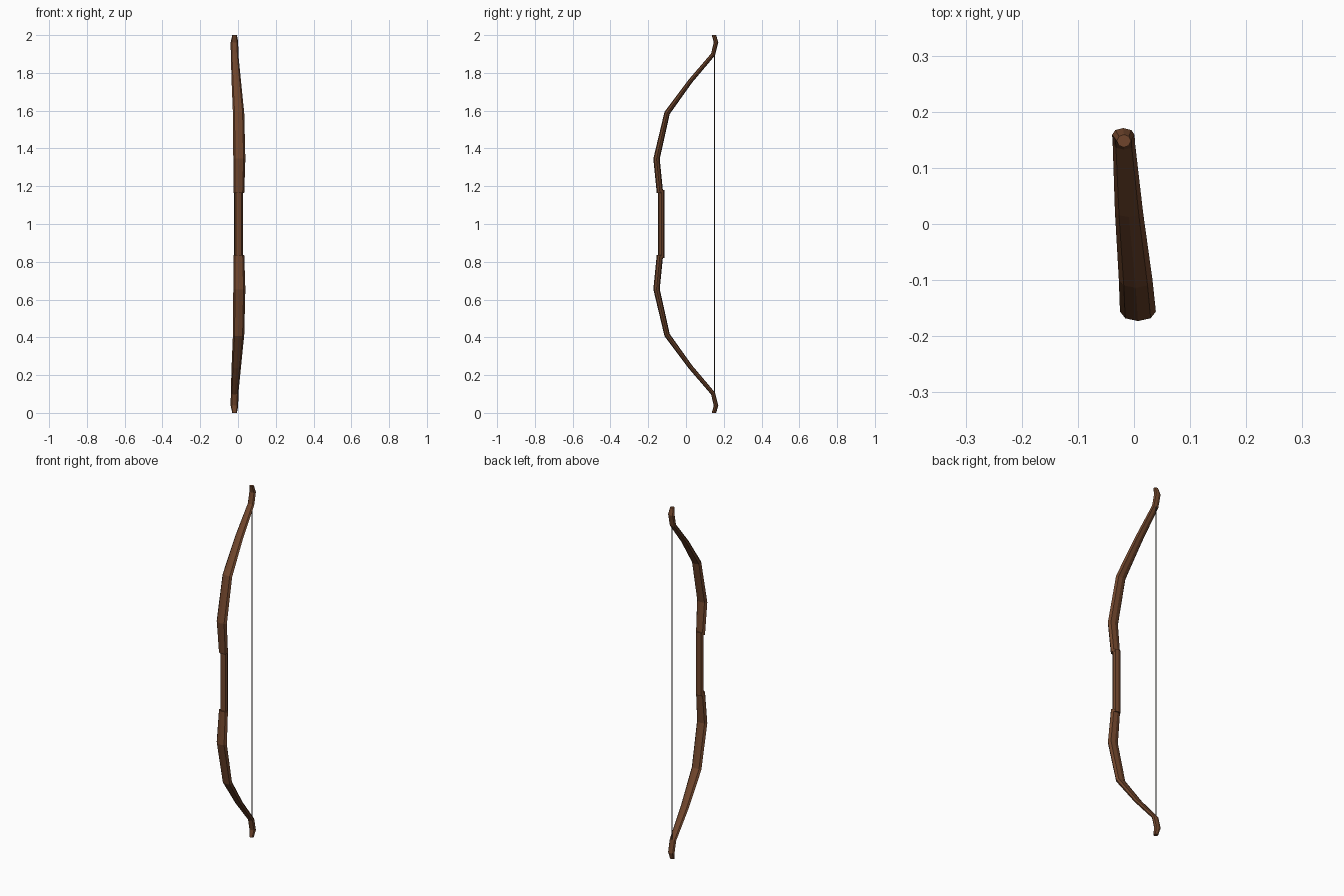
import bpy, bmesh, math
from mathutils import Vector

if "Cube" in bpy.data.objects:
    bpy.data.objects.remove(bpy.data.objects["Cube"])

SIDES = 8


def material(name, rgb):
    m = bpy.data.materials.new(name)
    m.diffuse_color = (*rgb, 1)
    m.use_nodes = True
    m.node_tree.nodes["Principled BSDF"].inputs["Base Color"].default_value = m.diffuse_color
    return m


wood = material("dark_wood", (0.16, 0.06, 0.025))
cord = material("cord", (0.05, 0.045, 0.04))


def loft(name, stations, mat, sides=SIDES, flat_ends=False):
    """Loft elliptical rings; station = (x, y, z, half_width_x, half_depth)."""
    bm = bmesh.new()
    pts = [Vector(s[:3]) for s in stations]
    rings = []
    for i, s in enumerate(stations):
        a = pts[i] - pts[i - 1] if i > 0 else Vector()
        b = pts[i + 1] - pts[i] if i < len(pts) - 1 else Vector()
        t = a.normalized() + b.normalized()
        t.x = 0
        if flat_ends and i == len(pts) - 1:
            t = Vector((0, 0, t.z))
        t.normalize()
        n = Vector((0, t.z, -t.y))
        ring = []
        for k in range(sides):
            ang = 2 * math.pi * k / sides
            p = pts[i] + Vector((s[3] * math.cos(ang), 0, 0)) + n * s[4] * math.sin(ang)
            ring.append(bm.verts.new(p))
        rings.append(ring)
    for r0, r1 in zip(rings, rings[1:]):
        for k in range(sides):
            j = (k + 1) % sides
            bm.faces.new((r0[k], r0[j], r1[j], r1[k]))
    bm.faces.new(rings[0])
    bm.faces.new(rings[-1])
    bmesh.ops.recalc_face_normals(bm, faces=bm.faces)
    me = bpy.data.meshes.new(name)
    bm.to_mesh(me)
    bm.free()
    me.materials.append(mat)
    ob = bpy.data.objects.new(name, me)
    bpy.context.collection.objects.link(ob)
    return ob


# upper limb from the grip to the recurved tip; heights mirrored for the lower limb
limb = [
    (0.005, -0.138, 1.165, 0.028, 0.017),
    (0.007, -0.156, 1.345, 0.032, 0.017),
    (0.003, -0.100, 1.588, 0.030, 0.015),
    (-0.009, 0.022, 1.755, 0.025, 0.012),
    (-0.018, 0.143, 1.897, 0.020, 0.0115),
    (-0.019, 0.159, 1.962, 0.020, 0.012),
    (-0.018, 0.148, 2.000, 0.0125, 0.0115),
]
loft("upper_limb", limb, wood, flat_ends=True)
loft("lower_limb", [(x, y, 2 - z, w, d) for x, y, z, w, d in limb], wood, flat_ends=True)

# slimmer straight handle
loft("grip", [(0.004, -0.131, z, 0.022, 0.016) for z in (0.82, 1.18)], wood)

# bow string
loft("string", [(-0.018, 0.151, z, 0.003, 0.003) for z in (0.10, 1.90)], cord, sides=6)
